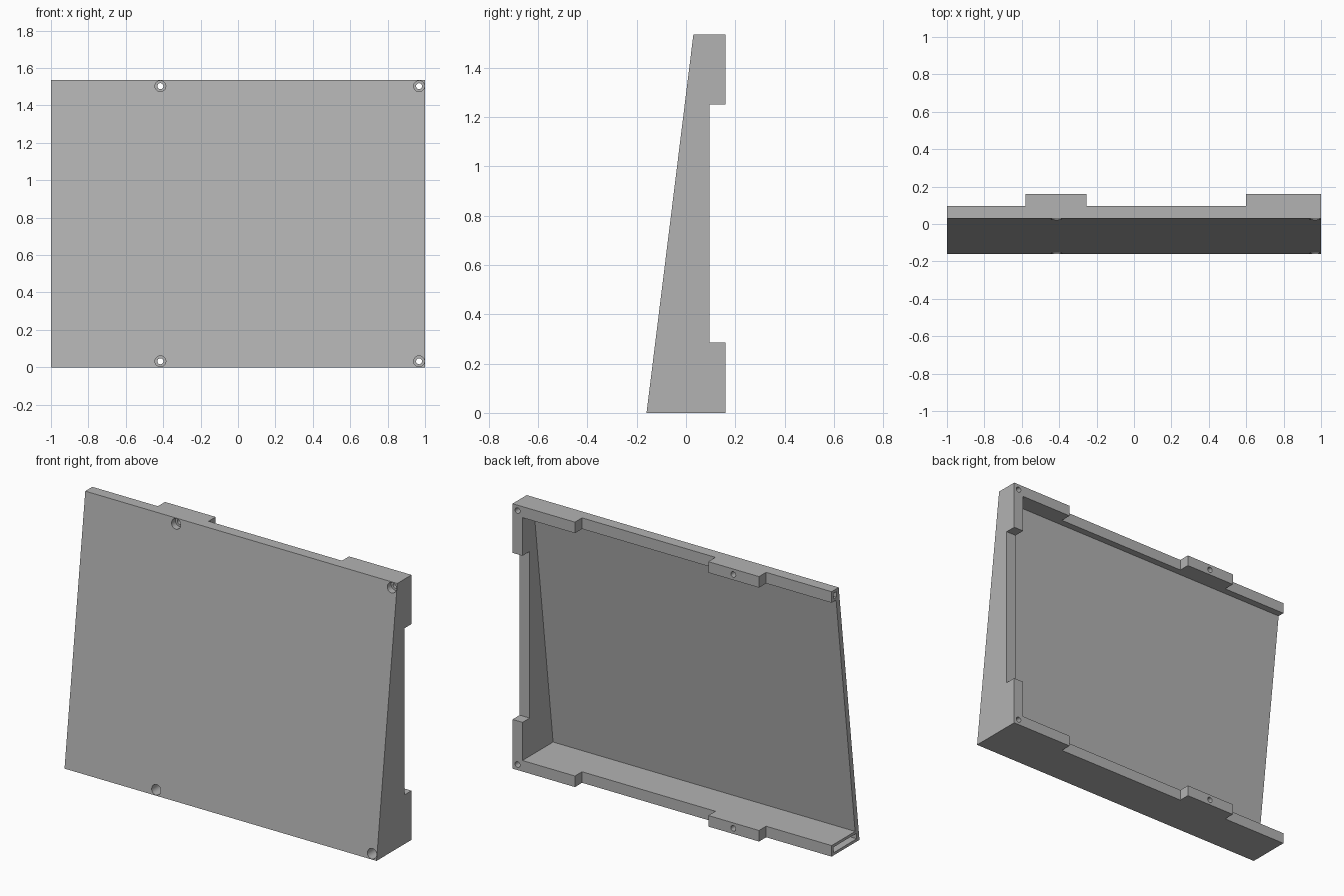
import bpy
import bmesh
from math import pi
from mathutils import Matrix

cube = bpy.data.objects.get("Cube")
if cube:
    bpy.data.objects.remove(cube, do_unlink=True)

# Main dimensions
HEIGHT, WALL, SKIN = 1.535, 0.064, 0.032
FRONT_LOW, FRONT_TOP = -0.16, 0.03
RAIL_BACK, PAD_BACK = 0.095, 0.16

grey = bpy.data.materials.new("plain grey")
grey.use_nodes = True
colour = (0.45, 0.45, 0.45, 1)
grey.diffuse_color = colour
grey.node_tree.nodes["Principled BSDF"].inputs["Base Color"].default_value = colour


def slope(z):
    """Depth of the sloping front at a given height."""
    return FRONT_LOW + (FRONT_TOP - FRONT_LOW) * z / HEIGHT


def add_object(name, bm):
    bmesh.ops.recalc_face_normals(bm, faces=bm.faces[:])
    mesh = bpy.data.meshes.new(name)
    bm.to_mesh(mesh)
    bm.free()
    mesh.materials.append(grey)
    obj = bpy.data.objects.new(name, mesh)
    bpy.context.collection.objects.link(obj)
    return obj


def prism(name, profile, x0, x1):
    """Extrude a (y, z) profile along x."""
    bm = bmesh.new()
    face = bm.faces.new([bm.verts.new((x0, y, z)) for y, z in profile])
    out = bmesh.ops.extrude_face_region(bm, geom=[face])
    moved = [v for v in out["geom"] if isinstance(v, bmesh.types.BMVert)]
    bmesh.ops.translate(bm, verts=moved, vec=(x1 - x0, 0, 0))
    return add_object(name, bm)


def box(name, x0, x1, y0, y1, z0, z1):
    return prism(name, [(y0, z0), (y1, z0), (y1, z1), (y0, z1)], x0, x1)


def bore(name, x, z, radius, y0, y1):
    """Round cutter along y."""
    bm = bmesh.new()
    turn = Matrix.Translation((x, (y0 + y1) / 2, z)) @ Matrix.Rotation(pi / 2, 4, "X")
    bmesh.ops.create_cone(bm, cap_ends=True, segments=32, radius1=radius,
                          radius2=radius, depth=y1 - y0, matrix=turn)
    return add_object(name, bm)


# Wedge-shaped body
body = prism("wedge_cover", [(FRONT_LOW, 0), (PAD_BACK, 0), (PAD_BACK, HEIGHT),
                             (FRONT_TOP, HEIGHT)], -1, 1)

# Hollow, open at the back and at one end
low, high = WALL, HEIGHT - WALL
cutters = [prism("hollow", [(slope(low) + SKIN, low), (0.3, low), (0.3, high),
                            (slope(high) + SKIN, high)], -1.2, 1 - WALL)]

# Recesses between the mounting pads
cutters += [
    box("recess_end", -1.2, -0.58, RAIL_BACK, 0.3, -0.1, 1.7),
    box("recess_middle", -0.255, 0.6, RAIL_BACK, 0.3, -0.1, 1.7),
    box("recess_side", 0.8, 1.2, RAIL_BACK, 0.3, 0.285, 1.25),
]

# Screw holes with wide front counterbores
for x in (-0.415, 0.968):
    for z in (0.032, HEIGHT - 0.032):
        cutters.append(bore("screw_hole", x, z, 0.016, -0.4, 0.4))
        cutters.append(bore("counterbore", x, z, 0.029, -0.4, 0.06))

# Joining slots in the open rail ends
for z, front in ((0.032, slope(0.032)), (HEIGHT - 0.032, slope(HEIGHT))):
    cutters.append(box("joint_slot", -1.2, -0.87, front + 0.022, RAIL_BACK - 0.018,
                       z - 0.016, z + 0.016))

for cutter in cutters:
    cutter.hide_render = True
    mod = body.modifiers.new(cutter.name, "BOOLEAN")
    mod.operation = "DIFFERENCE"
    mod.solver = "EXACT"
    mod.object = cutter

# Bake the cuts and remove the cutters
graph = bpy.context.evaluated_depsgraph_get()
baked = bpy.data.meshes.new_from_object(body.evaluated_get(graph))
body.modifiers.clear()
body.data = baked
body.data.materials.clear()
body.data.materials.append(grey)
for poly in body.data.polygons:
    poly.material_index = 0
for cutter in cutters:
    bpy.data.objects.remove(cutter, do_unlink=True)

# Smooth bores, crisp edges
bpy.ops.object.select_all(action="DESELECT")
body.select_set(True)
bpy.context.view_layer.objects.active = body
bpy.ops.object.shade_smooth_by_angle(angle=0.5)
